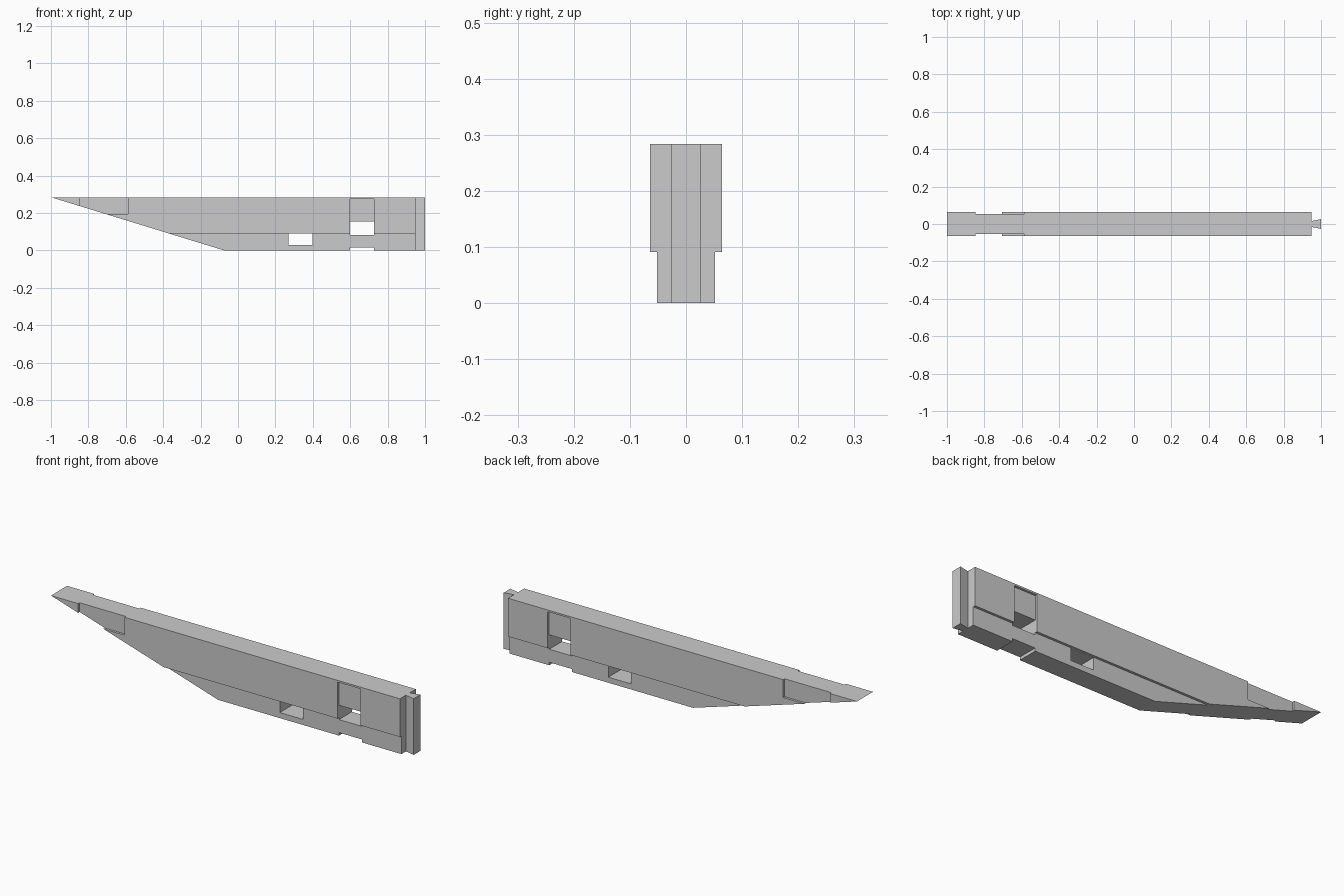
import bpy, bmesh
from mathutils import Vector

if "Cube" in bpy.data.objects:
    bpy.data.objects.remove(bpy.data.objects["Cube"])

TOP = 0.284
HALF = 0.064      # half width of the upper body
STEP = 0.0515     # half width of the lower body


def prism(name, points, offset):
    """Extrude a closed polygon along an offset vector."""
    bm = bmesh.new()
    face = bm.faces.new([bm.verts.new(p) for p in points])
    ext = bmesh.ops.extrude_face_region(bm, geom=[face])
    verts = [v for v in ext["geom"] if isinstance(v, bmesh.types.BMVert)]
    bmesh.ops.translate(bm, verts=verts, vec=Vector(offset))
    bmesh.ops.recalc_face_normals(bm, faces=bm.faces)
    mesh = bpy.data.meshes.new(name)
    bm.to_mesh(mesh)
    bm.free()
    ob = bpy.data.objects.new(name, mesh)
    bpy.context.collection.objects.link(ob)
    return ob


def cut(target, cutter):
    """Subtract a cutter and remove it."""
    mod = target.modifiers.new("cut", "BOOLEAN")
    mod.operation = "DIFFERENCE"
    mod.solver = "EXACT"
    mod.object = cutter
    bpy.context.view_layer.objects.active = target
    bpy.ops.object.modifier_apply(modifier=mod.name)
    bpy.data.objects.remove(cutter)


def cut_box(target, x0, x1, y0, y1, z0, z1):
    pts = [(x0, y0, z0), (x1, y0, z0), (x1, y0, z1), (x0, y0, z1)]
    cut(target, prism("box_cutter", pts, (0, y1 - y0, 0)))


# Beam with a raked nose
profile = [(-1, TOP), (-0.075, 0), (1, 0), (1, TOP)]
beam = prism("beam", [(x, -HALF, z) for x, z in profile], (0, 2 * HALF, 0))

# Features repeated on both sides
for s in (-1, 1):
    # Narrower lower body
    cut_box(beam, -1.2, 1.2, *sorted((s * STEP, s * 0.2)), -0.1, 0.091)
    # Shallow recess near the nose
    cut_box(beam, -0.848, -0.588, *sorted((s * 0.0525, s * 0.2)), 0.194, 0.4)
    # Shallow pocket above the rear window
    cut_box(beam, 0.60, 0.728, *sorted((s * 0.0525, s * 0.2)), 0.085, 0.275)
    # Flank of the dovetail tongue
    flank = [(0.949, 0.016), (1.049, 0.036), (1.049, 0.2), (0.949, 0.2)]
    cut(beam, prism("dovetail_cutter", [(x, s * y, -0.1) for x, y in flank], (0, 0, 0.6)))

# Through windows and the bottom notch
cut_box(beam, 0.27, 0.398, -0.2, 0.2, 0.028, 0.0905)
cut_box(beam, 0.60, 0.728, -0.2, 0.2, 0.081, 0.154)
cut_box(beam, 0.60, 0.728, -0.2, 0.2, -0.1, 0.015)
